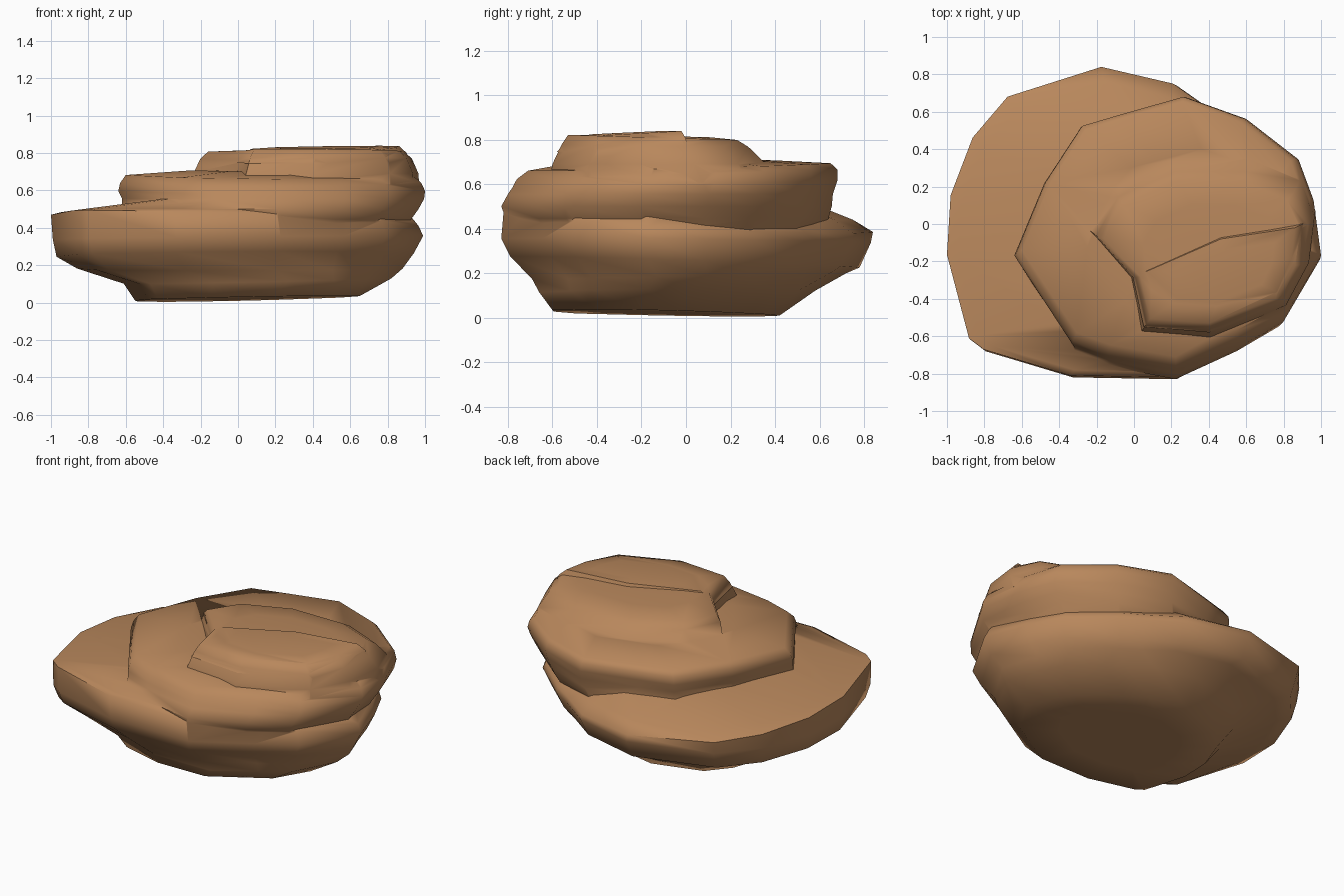
import bpy, bmesh

# single rock colour
stone = bpy.data.materials.new("warm brown stone")
stone.diffuse_color = (0.48, 0.243, 0.107, 1)


def slab(name, outline, rings):
    """Loft copies of an outline. Ring: (x0, x1, y0, y1, z, x tilt, y tilt)."""
    xs, ys = [p[0] for p in outline], [p[1] for p in outline]
    ax, bx, ay, by = min(xs), max(xs), min(ys), max(ys)
    bm = bmesh.new()
    loops = []
    for x0, x1, y0, y1, z, tx, ty in rings:
        loop = []
        for px, py in outline:
            x = x0 + (px - ax) / (bx - ax) * (x1 - x0)
            y = y0 + (py - ay) / (by - ay) * (y1 - y0)
            loop.append(bm.verts.new((x, y, z + tx * x + ty * y)))
        loops.append(loop)
    n = len(outline)
    for a, b in zip(loops, loops[1:]):
        for i in range(n):
            j = (i + 1) % n
            bm.faces.new((a[i], a[j], b[j], b[i]))
    bm.faces.new(loops[0])
    bm.faces.new(loops[-1])
    bmesh.ops.recalc_face_normals(bm, faces=bm.faces)
    me = bpy.data.meshes.new(name)
    bm.to_mesh(me)
    bm.free()
    me.materials.append(stone)
    ob = bpy.data.objects.new(name, me)
    bpy.context.collection.objects.link(ob)
    return ob


# wide lower ledge with the narrower foot below it
ledge = slab(
    "layered_rock",
    [(-1, -.17), (-.98, .15), (-.86, .46), (-.67, .68), (-.16, .84),
     (.23, .75), (.43, .61), (.56, .53), (.81, .31), (.91, .1), (1, -.17),
     (.8, -.51), (.57, -.64), (.23, -.83), (-.33, -.82), (-.8, -.68),
     (-.88, -.62)],
    [(-.35, .4, -.4, .2, .018, .02, -.02),
     (-.55, .65, -.6, .42, .018, .02, -.02),
     (-.61, .82, -.66, .58, .115, .02, .01),
     (-.86, .88, -.69, .72, .185, 0, .02),
     (-.97, .94, -.79, .78, .25, .01, -.03),
     (-.99, .99, -.83, .83, .345, .01, -.01),
     (-1, .965, -.82, .84, .43, -.03, -.06),
     (-.94, .92, -.79, .75, .468, -.01, -.04),
     (-.35, .80, -.65, .5, .555, 0, -.03)])

# middle slab, set back on the left and flush at the front right
middle = slab(
    "middle_slab",
    [(-.64, -.17), (-.48, .22), (-.28, .53), (-.08, .59), (.27, .69),
     (.6, .57), (.88, .35), (.96, .13), (1, -.17), (.8, -.51), (.57, -.64),
     (.23, -.79), (-.14, -.72), (-.33, -.65)],
    [(-.55, .88, -.76, .60, .38, 0, 0),
     (-.60, .925, -.81, .64, .445, 0, 0),
     (-.62, .965, -.83, .655, .50, 0, 0),
     (-.62, .995, -.80, .66, .555, 0, 0),
     (-.64, 1, -.78, .68, .60, 0, .02),
     (-.63, .98, -.76, .68, .645, 0, .03),
     (-.60, .95, -.71, .65, .68, -.01, .025),
     (-.25, .85, -.5, .4, .706, -.01, .01)])

# upper slab fading toward the back
upper = slab(
    "upper_slab",
    [(-.24, -.02), (-.02, -.28), (.04, -.57), (.4, -.60), (.8, -.43),
     (.92, -.2), (.95, .05), (.87, .25), (.6, .38), (.2, .38), (-.12, .22)],
    [(-.26, .97, -.62, .42, .60, 0, 0),
     (-.24, .965, -.60, .36, .69, 0, 0),
     (-.20, .93, -.56, .28, .77, 0, -.01),
     (-.16, .89, -.53, .23, .805, 0, -.03),
     (.05, .75, -.4, .1, .813, 0, -.02)])

# top cap at the front right
cap = slab(
    "top_cap",
    [(.0, -.28), (.06, -.55), (.4, -.58), (.79, -.41), (.88, -.2),
     (.9, -.01), (.45, -.08)],
    [(-.01, .92, -.58, .01, .75, 0, .01),
     (.03, .90, -.55, 0, .802, 0, .04),
     (.07, .86, -.51, -.02, .836, .004, .055),
     (.2, .75, -.42, -.1, .842, .002, .045)])

# fuse the layers into one solid, removing hidden inner faces
bpy.context.view_layer.objects.active = ledge
for part in (middle, upper, cap):
    mod = ledge.modifiers.new("fuse", 'BOOLEAN')
    mod.operation = 'UNION'
    mod.solver = 'EXACT'
    mod.object = part
    bpy.ops.object.modifier_apply(modifier=mod.name)
    bpy.data.objects.remove(part)

# soft shading with only the strongest creases kept
bpy.ops.object.select_all(action='DESELECT')
ledge.select_set(True)
bpy.ops.object.shade_smooth_by_angle(angle=1.1)
